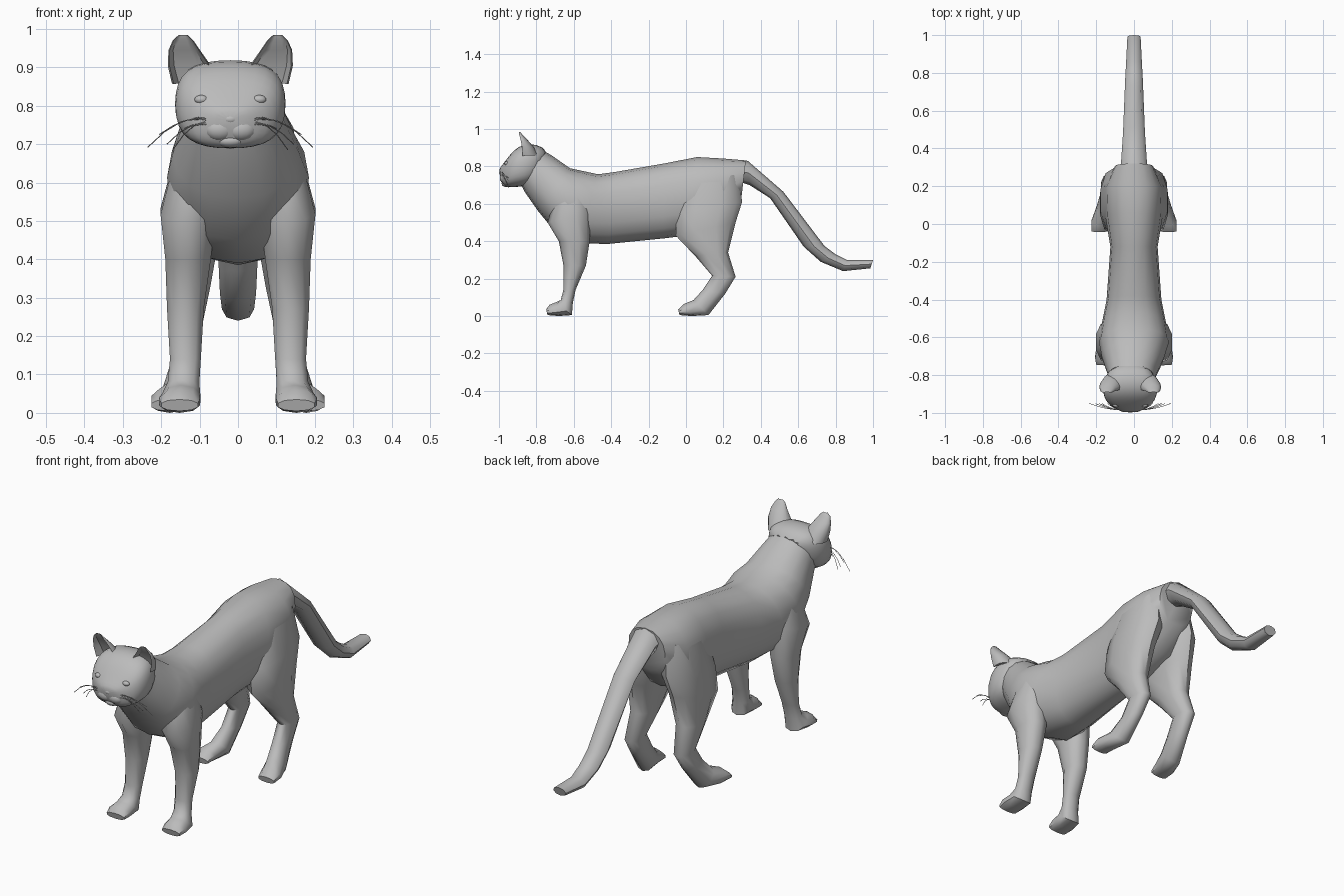
import bpy, bmesh, math
from mathutils import Vector

fur = bpy.data.materials.new("grey_fur")
fur.diffuse_color = (0.5, 0.5, 0.5, 1)
HX = -0.02  # head centre, slightly off the body axis


def finish(ob, angle=50):
    ob.data.materials.append(fur)
    bpy.ops.object.select_all(action='DESELECT')
    ob.select_set(True)
    bpy.context.view_layer.objects.active = ob
    bpy.ops.object.shade_smooth_by_angle(angle=math.radians(angle))
    return ob


def loft(name, rings, n=12, power=1.0, dx=0.0, side=1, dent=False, subdiv=0, angle=50):
    """Skin rings, each (y1, z1, y2, z2, centre x, half width)."""
    bm = bmesh.new()
    loops = []
    for y1, z1, y2, z2, x, w in rings:
        mid = Vector((dx + side * x, (y1 + y2) / 2, (z1 + z2) / 2))
        axis = Vector((0, (y1 - y2) / 2, (z1 - z2) / 2))
        loop = []
        for i in range(n):
            a = 2 * math.pi * i / n
            c, s = math.cos(a), math.sin(a)
            c = math.copysign(abs(c) ** power, c)
            s = math.copysign(abs(s) ** power, s)
            if dent and c > 0.6:
                c = -0.35
            loop.append(bm.verts.new(mid + axis * c + Vector((w * s, 0, 0))))
        loops.append(loop)
    for a, b in zip(loops, loops[1:]):
        for i in range(n):
            j = (i + 1) % n
            bm.faces.new((a[i], a[j], b[j], b[i]))
    bm.faces.new(loops[0])
    bm.faces.new(loops[-1])
    bmesh.ops.recalc_face_normals(bm, faces=bm.faces)
    me = bpy.data.meshes.new(name)
    bm.to_mesh(me)
    bm.free()
    ob = bpy.data.objects.new(name, me)
    bpy.context.collection.objects.link(ob)
    if subdiv:
        ob.modifiers.new("smooth", 'SUBSURF').levels = subdiv
    return finish(ob, angle)


def blob(name, loc, scale, segments=14):
    bpy.ops.mesh.primitive_uv_sphere_add(segments=segments, ring_count=8, location=loc)
    ob = bpy.context.object
    ob.name = name
    ob.scale = scale
    return finish(ob)


# Neck, chest, belly and rump
loft("body", [
    (-.79, .90, -.89, .72, -.015, .115),
    (-.72, .86, -.86, .66, -.01, .13),
    (-.62, .79, -.79, .56, -.005, .165),
    (-.55, .775, -.70, .45, 0, .185),
    (-.47, .758, -.58, .39, 0, .17),
    (-.38, .77, -.42, .385, 0, .145),
    (-.12, .815, -.12, .415, 0, .125),
    (.06, .85, .00, .43, 0, .15),
    (.20, .842, .20, .50, 0, .155),
    (.32, .832, .295, .62, 0, .10)], n=16, power=0.9)

# Tail
loft("tail", [
    (.20, .835, .25, .73, 0, .07),
    (.33, .83, .34, .70, 0, .068),
    (.52, .665, .45, .63, 0, .058),
    (.74, .375, .63, .37, 0, .05),
    (.80, .33, .72, .29, 0, .047),
    (.86, .30, .84, .24, 0, .042),
    (1.0, .30, .985, .255, 0, .035)], n=8)

# Legs with paws
FRONT = [
    (-.70, .64, -.52, .67, .11, .06),
    (-.74, .50, -.51, .55, .13, .075),
    (-.68, .40, -.515, .40, .13, .062),
    (-.655, .27, -.535, .27, .137, .050),
    (-.655, .14, -.59, .14, .137, .042),
    (-.67, .085, -.605, .07, .142, .043),
    (-.70, .072, -.61, .005, .148, .052),
    (-.73, .060, -.68, .0, .152, .056),
    (-.748, .035, -.74, .005, .152, .050)]
HIND = [
    (-.01, .70, .28, .76, .085, .06),
    (-.05, .55, .30, .61, .10, .080),
    (-.055, .43, .265, .50, .115, .068),
    (.05, .32, .225, .34, .125, .055),
    (.14, .215, .265, .21, .135, .040),
    (.09, .14, .21, .12, .14, .036),
    (.04, .085, .12, .005, .155, .045),
    (-.01, .065, .03, .0, .178, .050),
    (-.042, .035, -.035, .005, .182, .045)]
for side, word in ((-1, "left"), (1, "right")):
    loft(word + "_front_leg", FRONT, n=10, side=side, power=0.9)
    loft(word + "_hind_leg", HIND, n=10, side=side, power=0.9)

# Head
loft("head", [
    (-1.0, .785, -.995, .74, 0, .035),
    (-.985, .805, -.975, .695, 0, .075),
    (-.955, .845, -.955, .686, 0, .118),
    (-.92, .890, -.91, .688, 0, .142),
    (-.87, .922, -.86, .692, 0, .150),
    (-.80, .922, -.82, .71, 0, .138),
    (-.73, .885, -.78, .76, 0, .10)], n=16, power=0.72, dx=HX, subdiv=1)

# Hollow ears, eyes, muzzle and whiskers on each side
EAR = [
    (-.91, .855, -.79, .86, .092, .060),
    (-.905, .905, -.815, .905, .107, .056),
    (-.90, .945, -.85, .945, .120, .041),
    (-.90, .970, -.875, .970, .123, .027),
    (-.895, .985, -.885, .983, .123, .012)]
WHISKERS = [(.215, .692), (.185, .725), (.15, .685), (.165, .70), (.12, .74)]
for side, word in ((-1, "left"), (1, "right")):
    loft(word + "_ear", EAR, n=16, dx=HX, side=side, dent=True)
    blob(word + "_eye", (HX + side * .075, -.957, .816), (.019, .014, .012))
    blob(word + "_muzzle", (HX + side * .028, -.968, .738), (.040, .028, .030))
    for k, (ex, ez) in enumerate(WHISKERS):
        cu = bpy.data.curves.new(f"{word}_whisker_{k}", 'CURVE')
        cu.dimensions = '3D'
        cu.bevel_depth = .0013
        cu.bevel_resolution = 0
        sp = cu.splines.new('POLY')
        sp.points.add(4)
        z0 = .765 - .006 * k
        for i, p in enumerate(sp.points):
            t = i / 4
            p.co = (HX + side * (.04 + (ex - .04) * t), -.985 + .035 * t * t,
                    z0 + (ez - z0) * t * t + .012 * math.sin(math.pi * t), 1)
        ob = bpy.data.objects.new(cu.name, cu)
        cu.materials.append(fur)
        bpy.context.collection.objects.link(ob)

# Nose and chin
blob("nose", (HX, -.984, .765), (.022, .015, .014))
blob("chin", (HX, -.962, .708), (.035, .024, .018))
